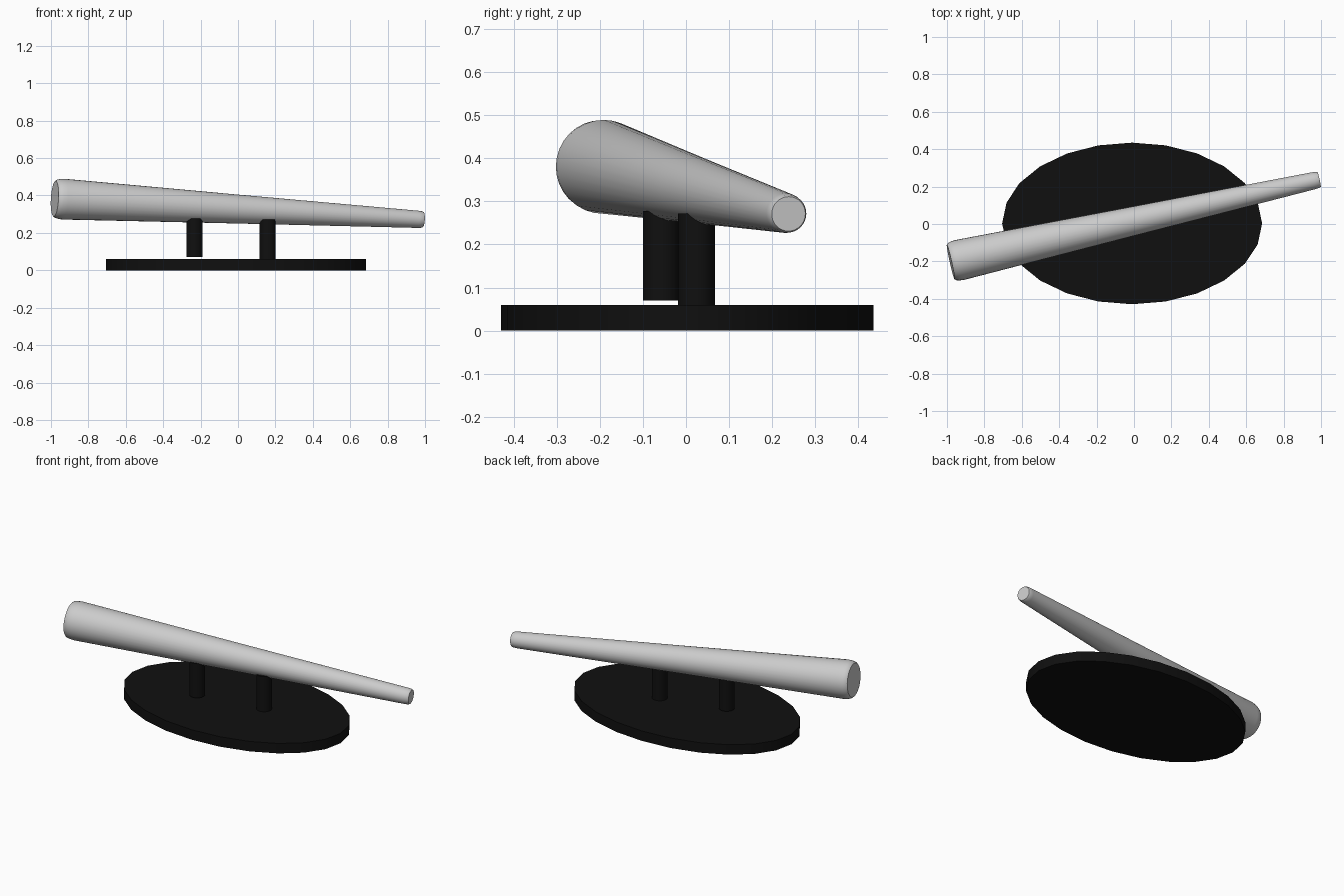
import bpy, bmesh, math
from mathutils import Vector

if "Cube" in bpy.data.objects:
    bpy.data.objects.remove(bpy.data.objects["Cube"])


def material(name, value):
    m = bpy.data.materials.new(name)
    m.diffuse_color = (value, value, value, 1)
    m.use_nodes = True
    m.node_tree.nodes["Principled BSDF"].inputs["Base Color"].default_value = m.diffuse_color
    return m


black = material("black", 0.005)
grey = material("light grey", 0.6)


def finish(obj, name, mat):
    obj.name = name
    obj.data.materials.append(mat)
    bpy.context.view_layer.objects.active = obj
    obj.select_set(True)
    bpy.ops.object.shade_smooth_by_angle(angle=math.radians(30))
    obj.select_set(False)


def cylinder(name, x, y, rx, ry, z0, z1, sides):
    bpy.ops.mesh.primitive_cylinder_add(vertices=sides, radius=1, depth=1,
                                        location=(x, y, (z0 + z1) / 2))
    obj = bpy.context.object
    obj.scale = (rx, ry, z1 - z0)
    bpy.ops.object.transform_apply(location=False, rotation=False, scale=True)
    finish(obj, name, black)


# Oval base and two short posts
cylinder("base", -0.01, 0.003, 0.695, 0.432, 0, 0.06, 24)
cylinder("post_left", -0.233, -0.057, 0.043, 0.043, 0.07, 0.278, 24)
cylinder("post_right", 0.158, 0.024, 0.043, 0.043, 0.055, 0.272, 24)

# Tapered shaft: rings lofted along a tilted axis, (distance from thick end, radius)
start, end = Vector((-0.98, -0.203, 0.383)), Vector((0.99, 0.238, 0.271))
axis = end - start
length = axis.length
profile = [(0, 0.095), (0.008, 0.102), (0.025, 0.107), (0.05, 0.109),
           (length * 0.5, 0.077), (length - 0.03, 0.046),
           (length - 0.008, 0.044), (length, 0.04)]
sides = 32
bm = bmesh.new()
rings = []
for d, r in profile:
    rings.append([bm.verts.new((r * math.cos(2 * math.pi * i / sides),
                                r * math.sin(2 * math.pi * i / sides), d))
                  for i in range(sides)])
for a, b in zip(rings, rings[1:]):
    for i in range(sides):
        j = (i + 1) % sides
        bm.faces.new((a[i], a[j], b[j], b[i]))
bm.faces.new(rings[0][::-1])
bm.faces.new(rings[-1])
mesh = bpy.data.meshes.new("shaft")
bm.to_mesh(mesh)
bm.free()
shaft = bpy.data.objects.new("shaft", mesh)
bpy.context.collection.objects.link(shaft)
shaft.location = start
shaft.rotation_euler = axis.to_track_quat('Z', 'Y').to_euler()
finish(shaft, "tapered_shaft", grey)
